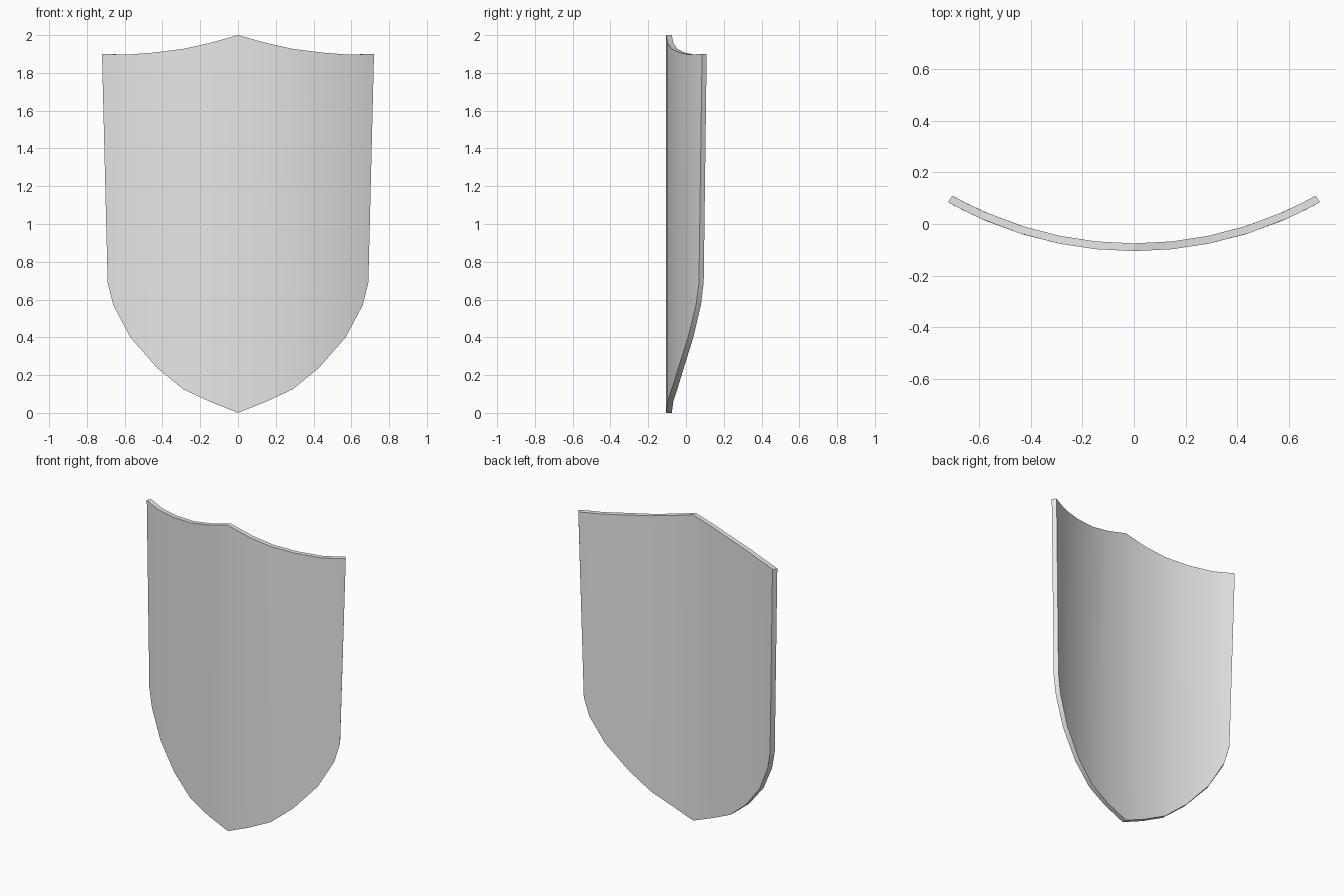
import bpy, bmesh
from math import sqrt

cube = bpy.data.objects.get("Cube")
if cube:
    bpy.data.objects.remove(cube, do_unlink=True)

# Plain grey metal
grey = bpy.data.materials.new("plain grey")
grey.use_nodes = True
colour = (0.8, 0.8, 0.8, 1)
grey.diffuse_color = colour
grey.node_tree.nodes["Principled BSDF"].inputs["Base Color"].default_value = colour

FRONT_Y, RADIUS, THICKNESS = -0.105, 1.459, 0.03
CENTRE_Y = FRONT_Y + RADIUS

# Half outline, from the middle outwards: bottom x, bottom z, top x, top z
half = [
    (0.0, 0.0, 0.0, 2.0),
    (0.15, 0.06, 0.15, 1.958),
    (0.29, 0.125, 0.29, 1.927),
    (0.43, 0.24, 0.44, 1.908),
    (0.57, 0.40, 0.59, 1.896),
    (0.66, 0.57, 0.67, 1.899),
    (0.69, 0.69, 0.72, 1.9),
]
columns = [(-a, b, -c, d) for a, b, c, d in reversed(half[1:])] + half


def on_arc(x, z, radius):
    """Bend a flat outline point onto a cylinder about the vertical axis."""
    x *= 1 - 1.15 * (RADIUS - radius) * abs(x) if radius < RADIUS else 1
    return (x, CENTRE_Y - sqrt(radius ** 2 - x ** 2), z)


# Curved shield plate: front and back skins joined by a rim
bm = bmesh.new()
rings = []
for bx, bz, tx, tz in columns:
    rings.append([bm.verts.new(on_arc(x, z, r)) for x, z, r in (
        (bx, bz, RADIUS), (tx, tz, RADIUS),
        (tx, tz, RADIUS - THICKNESS), (bx, bz, RADIUS - THICKNESS))])
for left, right in zip(rings, rings[1:]):
    for i in range(4):
        j = (i + 1) % 4
        bm.faces.new((left[i], right[i], right[j], left[j]))
bm.faces.new(rings[0])
bm.faces.new(reversed(rings[-1]))
bmesh.ops.recalc_face_normals(bm, faces=bm.faces)

mesh = bpy.data.meshes.new("shield_plate")
bm.to_mesh(mesh)
bm.free()
mesh.materials.append(grey)
shield = bpy.data.objects.new("shield_plate", mesh)
bpy.context.collection.objects.link(shield)

# Smooth skins with a crisp rim
bpy.ops.object.select_all(action="DESELECT")
shield.select_set(True)
bpy.context.view_layer.objects.active = shield
bpy.ops.object.shade_smooth_by_angle()
